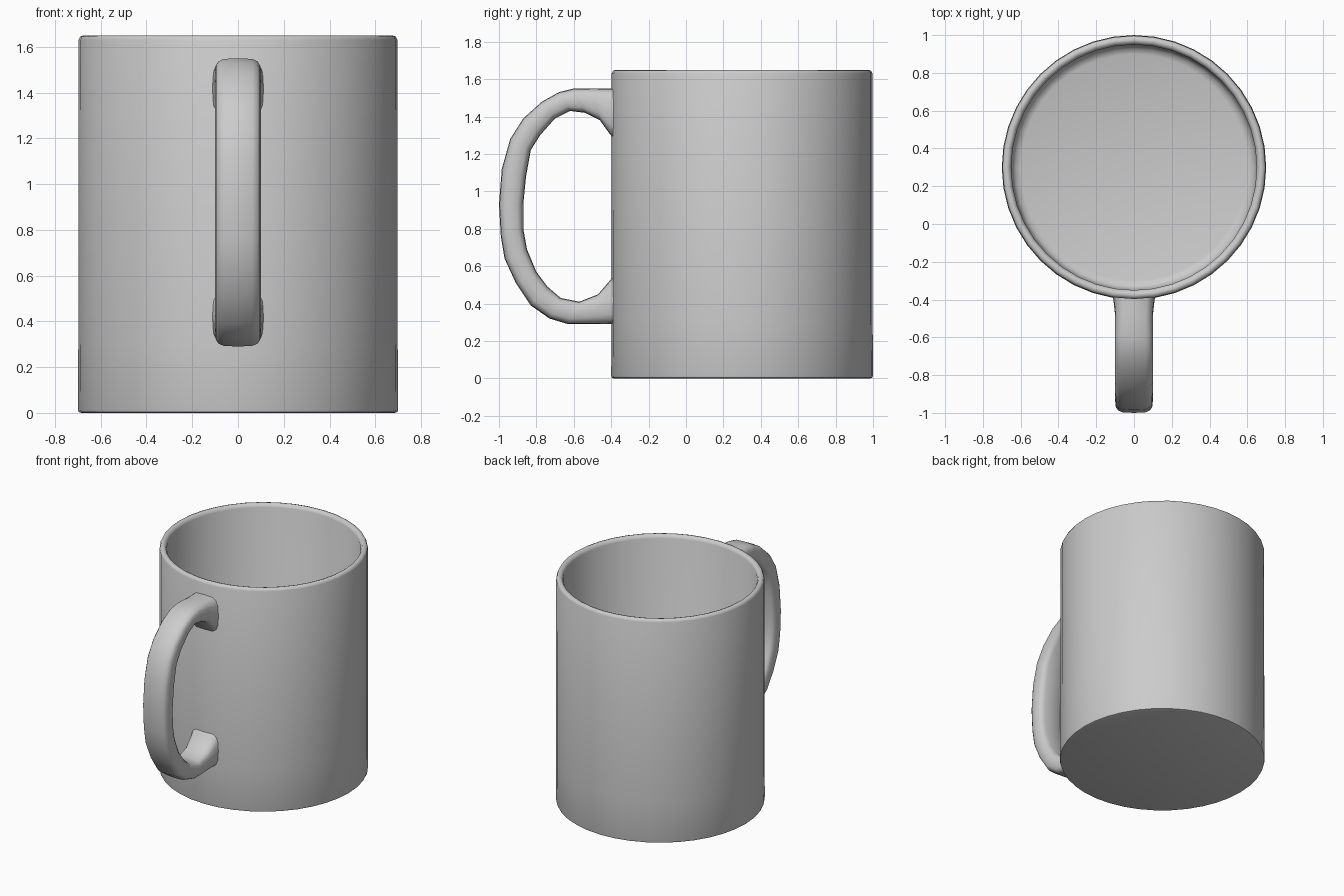
import bpy, bmesh
from math import cos, sin, pi, radians, copysign
from mathutils import Vector

cube = bpy.data.objects.get("Cube")
if cube:
    bpy.data.objects.remove(cube)

# Single ceramic colour
GREY = (0.6, 0.6, 0.6, 1)
ceramic = bpy.data.materials.new("grey ceramic")
ceramic.use_nodes = True
ceramic.diffuse_color = GREY
ceramic.node_tree.nodes["Principled BSDF"].inputs["Base Color"].default_value = GREY


def loft(name, rings, angle):
    """Skin a list of closed rings, cap both ends and smooth the result."""
    bm = bmesh.new()
    loops = [[bm.verts.new(p) for p in ring] for ring in rings]
    for a, b in zip(loops, loops[1:]):
        n = len(a)
        for i in range(n):
            j = (i + 1) % n
            bm.faces.new((a[i], a[j], b[j], b[i]))
    bm.faces.new(loops[0])
    bm.faces.new(loops[-1])
    bmesh.ops.recalc_face_normals(bm, faces=bm.faces)
    mesh = bpy.data.meshes.new(name)
    bm.to_mesh(mesh)
    bm.free()
    mesh.materials.append(ceramic)
    obj = bpy.data.objects.new(name, mesh)
    bpy.context.collection.objects.link(obj)
    bpy.ops.object.select_all(action="DESELECT")
    obj.select_set(True)
    bpy.context.view_layer.objects.active = obj
    bpy.ops.object.shade_smooth_by_angle(angle=radians(angle))
    return obj


# Cup: outer wall, rounded rim, inner wall and floor as (radius, height)
CENTRE_Y, SIDES = 0.3, 40
profile = [(0.685, 0), (0.697, 0.004), (0.7, 0.015), (0.698, 0.3), (0.697, 1.63),
           (0.69, 1.645), (0.675, 1.65), (0.66, 1.645), (0.65, 1.625),
           (0.647, 0.1), (0.63, 0.07), (0.6, 0.06)]
loft("cup_body", [[(r * cos(2 * pi * i / SIDES), CENTRE_Y + r * sin(2 * pi * i / SIDES), z)
                   for i in range(SIDES)] for r, z in profile], 50)

# Handle: outer and inner edge points (y, z) with half width, top to bottom
stations = [
    ((-0.37, 1.55), (-0.37, 1.26), 0.115),
    ((-0.41, 1.55), (-0.41, 1.31), 0.108),
    ((-0.49, 1.55), (-0.46, 1.38), 0.1),
    ((-0.60, 1.55), (-0.54, 1.42), 0.1),
    ((-0.68, 1.53), (-0.62, 1.43), 0.1),
    ((-0.77, 1.48), (-0.70, 1.39), 0.1),
    ((-0.87, 1.39), (-0.78, 1.30), 0.1),
    ((-0.94, 1.28), (-0.83, 1.22), 0.1),
    ((-0.985, 1.12), (-0.855, 1.08), 0.1),
    ((-1.0, 0.93), (-0.87, 0.93), 0.1),
    ((-0.99, 0.76), (-0.87, 0.80), 0.1),
    ((-0.97, 0.64), (-0.85, 0.69), 0.1),
    ((-0.91, 0.51), (-0.80, 0.57), 0.1),
    ((-0.83, 0.39), (-0.74, 0.49), 0.1),
    ((-0.73, 0.32), (-0.67, 0.43), 0.1),
    ((-0.63, 0.29), (-0.57, 0.41), 0.1),
    ((-0.50, 0.29), (-0.47, 0.45), 0.1),
    ((-0.41, 0.29), (-0.41, 0.52), 0.108),
    ((-0.37, 0.29), (-0.37, 0.57), 0.115),
]


def soft(v, power):
    return copysign(abs(v) ** power, v)


def handle_ring(outer, inner, half_width, count=16):
    out, inn = Vector((0, *outer)), Vector((0, *inner))
    mid, half = (out + inn) / 2, (out - inn) / 2
    ring = []
    for i in range(count):
        a = 2 * pi * i / count
        ring.append(mid + half * soft(sin(a), 0.65)
                    + Vector((half_width * soft(cos(a), 0.5), 0, 0)))
    return ring


loft("handle", [handle_ring(*s) for s in stations], 60)
